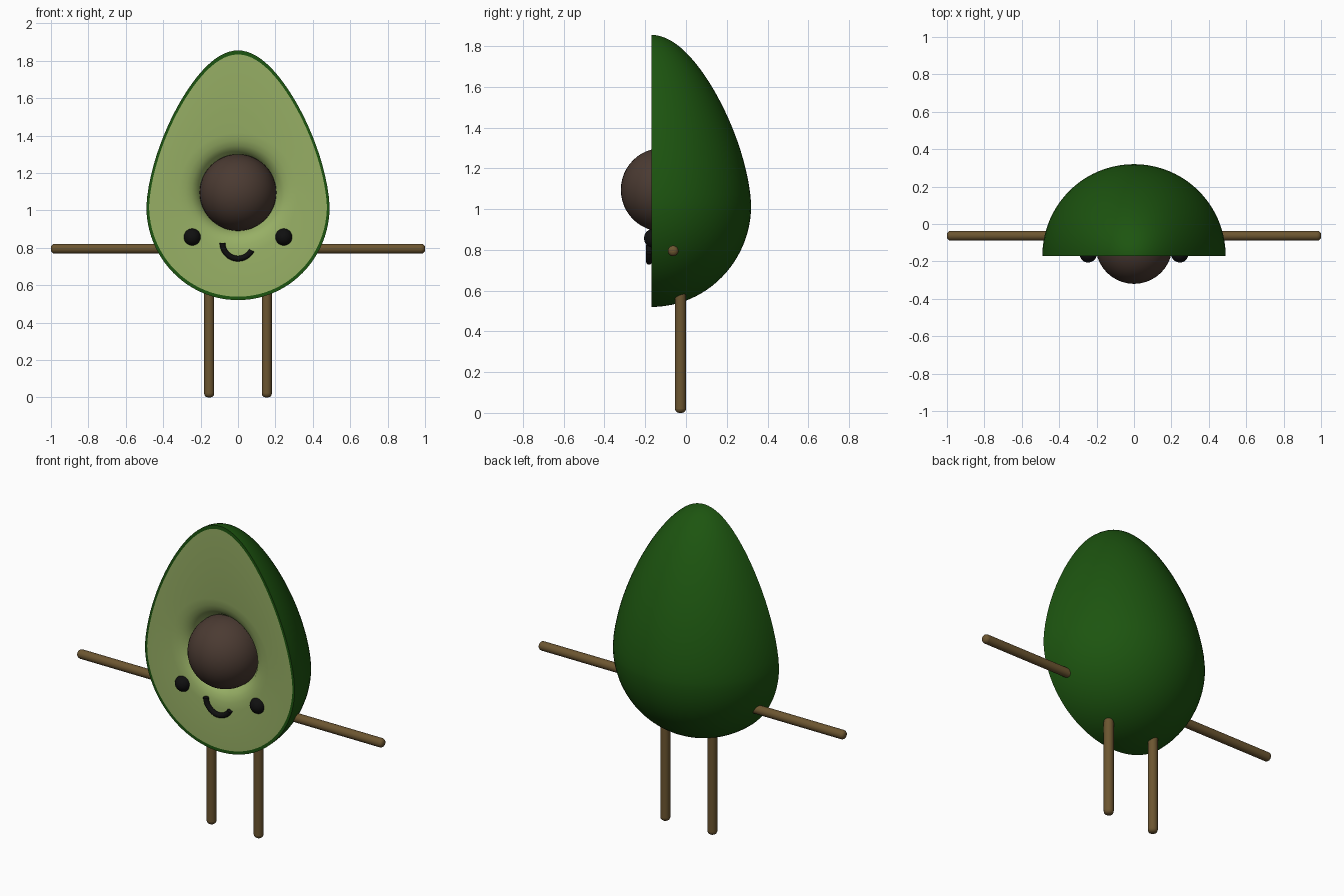
import bpy, bmesh, math
from math import sin, cos, pi
from mathutils import Vector

if "Cube" in bpy.data.objects:
    bpy.data.objects.remove(bpy.data.objects["Cube"])

FACE_Y = -0.17      # plane of the cut face
PIT_Z = 1.095       # height of the pit centre


def material(name, rgb):
    m = bpy.data.materials.new(name)
    m.diffuse_color = (*rgb, 1)
    m.use_nodes = True
    m.node_tree.nodes["Principled BSDF"].inputs["Base Color"].default_value = m.diffuse_color
    return m


SKIN = material("skin_green", (0.012, 0.09, 0.005))
FLESH = material("flesh_green", (0.31, 0.43, 0.13))
BROWN = material("pit_brown", (0.07, 0.043, 0.032))
WOOD = material("stick_brown", (0.15, 0.092, 0.03))
BLACK = material("face_black", (0.005, 0.005, 0.005))


def finish(obj, name, mat, angle=40):
    obj.name = name
    obj.data.materials.append(mat)
    bpy.ops.object.select_all(action='DESELECT')
    obj.select_set(True)
    bpy.context.view_layer.objects.active = obj
    bpy.ops.object.shade_smooth_by_angle(angle=math.radians(angle))
    return obj


def from_bmesh(bm, name, mat, angle=40):
    bmesh.ops.remove_doubles(bm, verts=bm.verts, dist=1e-5)
    bmesh.ops.recalc_face_normals(bm, faces=bm.faces)
    me = bpy.data.meshes.new(name)
    bm.to_mesh(me)
    bm.free()
    obj = bpy.data.objects.new(name, me)
    bpy.context.collection.objects.link(obj)
    return finish(obj, name, mat, angle)


def bridge(bm, a, b, closed=False):
    n = len(a)
    for i in range(n if closed else n - 1):
        j = (i + 1) % n
        bm.faces.new((a[i], a[j], b[j], b[i]))


# Egg profile: round below, tapered above
def egg(a):
    t = sin(a)
    if t < 0:
        return 0.49 * cos(a), 1.02 + 0.5 * t
    return 0.49 * cos(a) * (1 - 0.25 * t ** 1.3), 1.02 + 0.835 * t


N = 48
profile = [egg(-pi / 2 + pi * i / N) for i in range(N + 1)]
outline = profile[:-1] + [(-r, z) for r, z in reversed(profile[1:])]
inner = [(x * 0.97, 1.13 + (z - 1.13) * 0.97) for x, z in outline]


def loop(bm, pts, y):
    return [bm.verts.new((x, y, z)) for x, z in pts]


# Skin: half a turn of the profile plus the thin rim on the cut face
bm = bmesh.new()
S = 40
cols = [[bm.verts.new((r * cos(pi * k / S), FACE_Y + r * sin(pi * k / S), z))
         for r, z in profile] for k in range(S + 1)]
for a, b in zip(cols, cols[1:]):
    bridge(bm, a, b)
bridge(bm, loop(bm, outline, FACE_Y), loop(bm, inner, FACE_Y), True)
bmesh.ops.dissolve_degenerate(bm, dist=1e-5, edges=bm.edges)
from_bmesh(bm, "avocado_skin", SKIN)

# Flesh: flat face that dips softly into the hollow around the pit
bm = bmesh.new()
rings = [loop(bm, inner, FACE_Y)]
dirs = [Vector((x, z - PIT_Z)).normalized() for x, z in inner]
for r, depth in ((0.32, 0), (0.28, 0.006), (0.25, 0.016), (0.225, 0.034),
                 (0.207, 0.06), (0.19, 0.1)):
    rings.append(loop(bm, [(d.x * r, PIT_Z + d.y * r) for d in dirs], FACE_Y + depth))
for a, b in zip(rings, rings[1:]):
    bridge(bm, a, b, True)
flesh = from_bmesh(bm, "avocado_flesh", FLESH, 60)
if flesh.data.polygons[0].normal.y > 0:
    flesh.data.flip_normals()


def ball(name, loc, r, mat):
    bpy.ops.mesh.primitive_uv_sphere_add(segments=40, ring_count=24, radius=r, location=loc)
    finish(bpy.context.object, name, mat)


# Rounded stick between two points
def stick(name, a, b, r):
    a, b = Vector(a), Vector(b)
    bpy.ops.mesh.primitive_cylinder_add(vertices=24, radius=r, depth=(b - a).length,
                                        location=(a + b) / 2)
    obj = bpy.context.object
    obj.rotation_euler = (b - a).to_track_quat('Z', 'Y').to_euler()
    bev = obj.modifiers.new("round_ends", 'BEVEL')
    bev.width, bev.segments = r * 0.75, 4
    finish(obj, name, WOOD)


ball("pit", (0, -0.115, PIT_Z), 0.205, BROWN)

for side, s in (("left", -1), ("right", 1)):
    ball(side + "_eye", (0.245 * s, -0.16, 0.857), 0.046, BLACK)
    stick(side + "_arm", (0.38 * s, -0.063, 0.795), (s, -0.063, 0.795), 0.026)
    stick(side + "_leg", (0.154 * s, -0.027, 0), (0.154 * s, -0.027, 0.63), 0.027)

# Mouth: tube swept along an arc, slightly lopsided
bm = bmesh.new()
M, T, R = 24, 12, 0.015
tube = []
for i in range(M + 1):
    a = pi + math.radians(152) * i / M
    tube.append([bm.verts.new(((0.083 + R * cos(2 * pi * k / T)) * cos(a),
                               -0.181 + R * sin(2 * pi * k / T),
                               0.825 + (0.083 + R * cos(2 * pi * k / T)) * sin(a)))
                 for k in range(T)])
for a, b in zip(tube, tube[1:]):
    bridge(bm, a, b, True)
bm.faces.new(tube[0])
bm.faces.new(tube[-1])
from_bmesh(bm, "mouth", BLACK)
